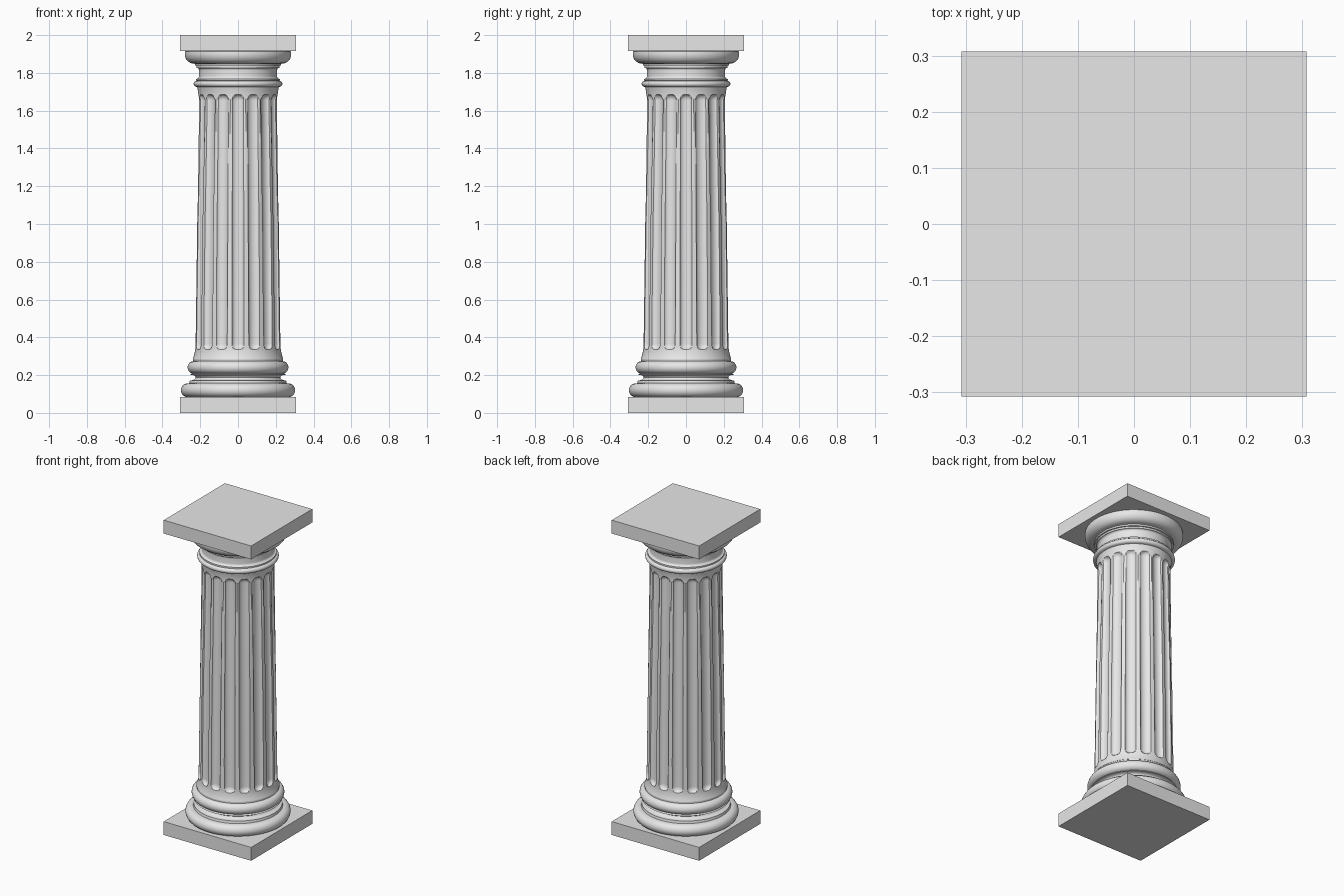
import bpy, bmesh, math

cube = bpy.data.objects.get("Cube")
if cube:
    bpy.data.objects.remove(cube, do_unlink=True)

stone = bpy.data.materials.new("pale_stone")
stone.use_nodes = True
COLOUR = (0.8, 0.8, 0.8, 1)
stone.diffuse_color = COLOUR
stone.node_tree.nodes["Principled BSDF"].inputs["Base Color"].default_value = COLOUR


def finish(name, bm, smooth=True):
    bmesh.ops.recalc_face_normals(bm, faces=bm.faces)
    mesh = bpy.data.meshes.new(name)
    bm.to_mesh(mesh)
    bm.free()
    mesh.materials.append(stone)
    obj = bpy.data.objects.new(name, mesh)
    bpy.context.collection.objects.link(obj)
    if smooth:
        bpy.ops.object.select_all(action='DESELECT')
        obj.select_set(True)
        bpy.context.view_layer.objects.active = obj
        bpy.ops.object.shade_smooth_by_angle(angle=math.radians(40))
    return obj


def slab(name, half, z0, z1):
    bm = bmesh.new()
    bmesh.ops.create_cube(bm, size=1)
    for v in bm.verts:
        v.co = (v.co.x * 2 * half, v.co.y * 2 * half, z0 + (v.co.z + 0.5) * (z1 - z0))
    finish(name, bm, smooth=False)


def revolve(name, profile, angles, radius=lambda r, z, a: r):
    """Closed solid of rings; radius() may vary each ring with its angle."""
    bm = bmesh.new()
    rings = []
    for r, z in profile:
        ring = []
        for a in angles:
            rr = radius(r, z, a)
            ring.append(bm.verts.new((rr * math.cos(a), rr * math.sin(a), z)))
        rings.append(ring)
    n = len(angles)
    for low, high in zip(rings, rings[1:]):
        for i in range(n):
            j = (i + 1) % n
            bm.faces.new((low[i], low[j], high[j], high[i]))
    bm.faces.new(rings[0])
    bm.faces.new(rings[-1])
    finish(name, bm)


def arc(cr, cz, rr, rz, start, end, steps=10):
    """Elliptical moulding section, angles in degrees."""
    pts = []
    for i in range(steps + 1):
        a = math.radians(start + (end - start) * i / steps)
        pts.append((cr + rr * math.cos(a), cz + rz * math.sin(a)))
    return pts


ROUND = [math.tau * i / 96 for i in range(96)]

# Square plinth and abacus
slab("plinth", 0.307, 0, 0.085)
slab("abacus", 0.307, 1.915, 2)

# Base: large torus, fillet, scotia, upper torus, fillet
base = arc(0.268, 0.12, 0.035, 0.036, -90, 90)
base += [(0.258, 0.157), (0.255, 0.172)]
base += arc(0.252, 0.187, 0.028, 0.015, 270, 90, 8)
base += [(0.25, 0.206)]
base += arc(0.235, 0.241, 0.032, 0.033, -75, 90)
base += [(0.238, 0.275), (0.238, 0.286)]
revolve("base_mouldings", base, ROUND)

# Shaft: sixteen round-ended flutes on a tapering body
FLUTES = 16
PITCH = math.tau / FLUTES
HALF, DEPTH = 0.031, 0.02
LOW, HIGH = 0.335, 1.685


def fluted(r, z, a):
    off = (a + PITCH / 2) % PITCH - PITCH / 2
    beyond = max(LOW + HALF - z, z - HIGH + HALF, 0)
    u = math.hypot(off * r, beyond) / HALF
    return r - DEPTH * math.sqrt(max(0, 1 - u * u))


def body(z):
    t = (z - LOW) / (HIGH - LOW)
    foot = 0.012 * max(0, 1 - (z - 0.286) / 0.06) ** 2
    neck = 0.008 * max(0, 1 - (1.725 - z) / 0.06) ** 2
    return 0.227 - 0.018 * t + foot + neck


heights = [0.286 + (LOW - 0.286) * i / 5 for i in range(6)]
heights += [LOW + HALF * i / 10 for i in range(1, 11)]
heights += [LOW + HALF + (HIGH - LOW - 2 * HALF) * i / 10 for i in range(1, 10)]
heights += [HIGH - HALF + HALF * i / 10 for i in range(11)]
heights += [HIGH + (1.725 - HIGH) * i / 5 for i in range(1, 6)]
edge = HALF / 0.217
steps = [edge * math.sin(math.radians(d)) for d in range(-90, 91, 15)]
angles = [k * PITCH + s for k in range(FLUTES) for s in steps + [PITCH / 2]]
revolve("fluted_shaft", [(body(z), z) for z in heights], angles, fluted)

# Capital: astragal ring, neck, fillets and spreading echinus
capital = [(0.216, 1.725)]
capital += arc(0.218, 1.742, 0.017, 0.016, -90, 90, 8)
capital += [(0.222, 1.759), (0.222, 1.768)]
capital += arc(0.222, 1.783, 0.015, 0.015, 270, 180, 5)
capital += [(0.207, 1.815)]
capital += arc(0.219, 1.815, 0.012, 0.012, 180, 90, 5)
capital += [(0.219, 1.838), (0.228, 1.838), (0.228, 1.848)]
capital += arc(0.236, 1.9, 0.046, 0.05, -90, 15, 10)
capital += [(0.274, 1.916)]
revolve("capital_mouldings", capital, ROUND)
